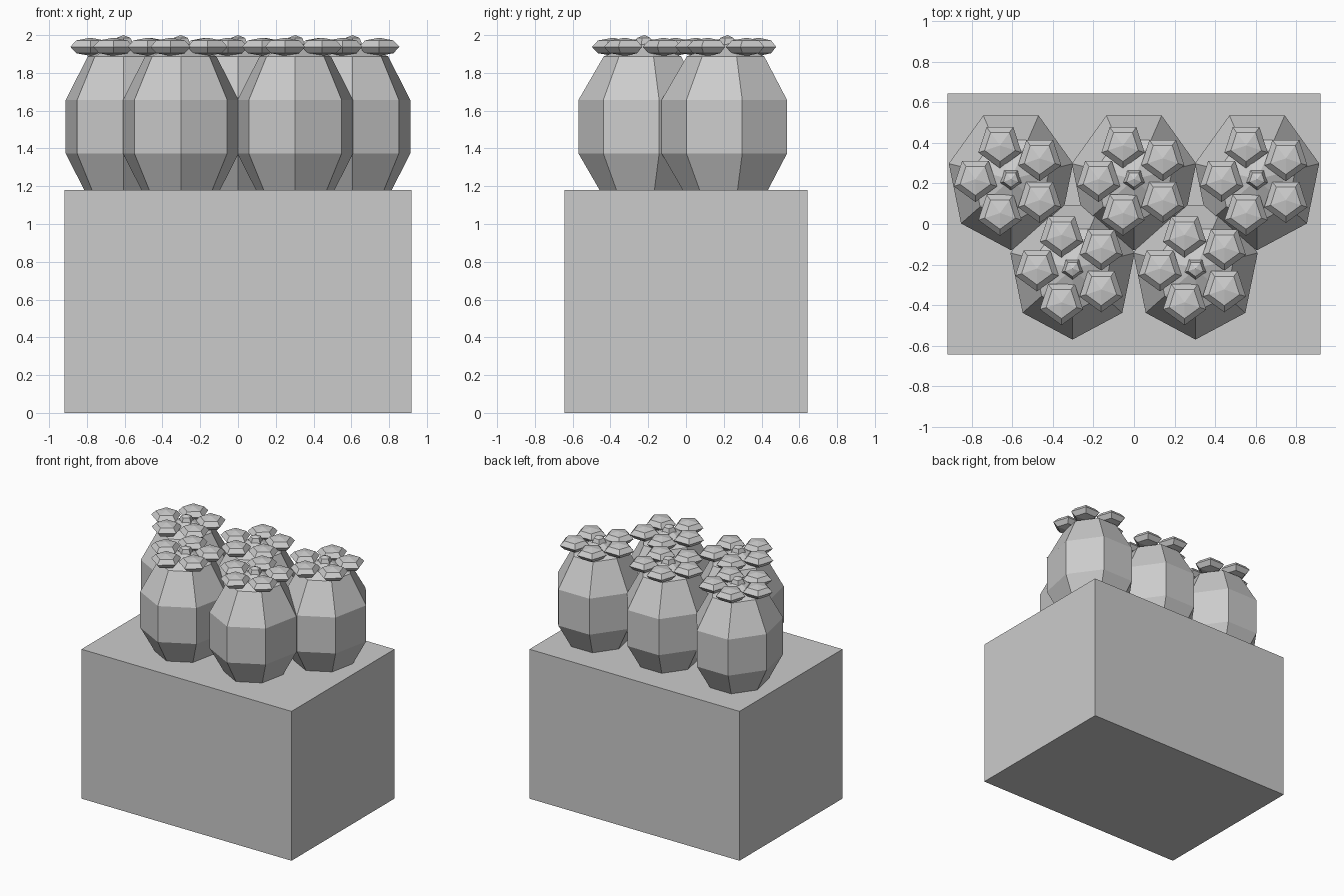
import bpy
import bmesh
from math import cos, sin, pi, tau
from mathutils import Matrix

if "Cube" in bpy.data.objects:
    bpy.data.objects.remove(bpy.data.objects["Cube"], do_unlink=True)

grey = bpy.data.materials.new("plain grey")
grey.use_nodes = True
grey.diffuse_color = (0.6, 0.6, 0.6, 1)
grey.node_tree.nodes["Principled BSDF"].inputs["Base Color"].default_value = (0.6, 0.6, 0.6, 1)


def finish(name, bm):
    bmesh.ops.recalc_face_normals(bm, faces=bm.faces)
    mesh = bpy.data.meshes.new(name)
    bm.to_mesh(mesh)
    bm.free()
    mesh.materials.append(grey)
    obj = bpy.data.objects.new(name, mesh)
    bpy.context.collection.objects.link(obj)
    return obj


def add_ball(bm, segments, rings, size, center, angle=pi):
    """Flat-faced ball with one corner turned towards the given angle."""
    start = Matrix.Rotation(angle, 4, "Z")
    scale = Matrix.Diagonal((*size, 1))
    bmesh.ops.create_uvsphere(bm, u_segments=segments, v_segments=rings, radius=1,
                              matrix=Matrix.Translation(center) @ scale @ start)


# Planter box with a flush inset soil panel on top
BOX_X, BOX_Y, BOX_Z = 0.918, 0.643, 1.18
bm = bmesh.new()
bmesh.ops.create_cube(bm, size=2, matrix=Matrix.Translation((0, 0, BOX_Z / 2))
                      @ Matrix.Diagonal((BOX_X, BOX_Y, BOX_Z / 2, 1)))
top = [f for f in bm.faces if f.normal.z > 0.9]
bmesh.ops.inset_region(bm, faces=top, thickness=0.137)
finish("planter_box", bm)

# Cactus plants: three in the back row, two in the front row
SPACING, ROW_Y = 0.606, 0.22
spots = [(i * SPACING, ROW_Y) for i in (-1, 0, 1)]
spots += [(i * SPACING, -ROW_Y) for i in (-0.5, 0.5)]

for n, (x, y) in enumerate(spots, 1):
    # Seven-sided body, sunk slightly into the box
    bm = bmesh.new()
    add_ball(bm, 7, 5, (0.33, 0.367, 0.46), (x, y, 1.515))
    finish(f"cactus_body_{n}", bm)

    # Ring of five flattened petals
    bm = bmesh.new()
    for i in range(5):
        a = pi + i * tau / 5
        add_ball(bm, 5, 4, (0.112, 0.112, 0.048),
                 (x + 0.175 * cos(a), y + 0.175 * sin(a), 1.938), a)
    finish(f"flower_petals_{n}", bm)

    # Flower centre
    bm = bmesh.new()
    add_ball(bm, 5, 4, (0.055, 0.055, 0.05), (x, y, 1.95))
    finish(f"flower_center_{n}", bm)
